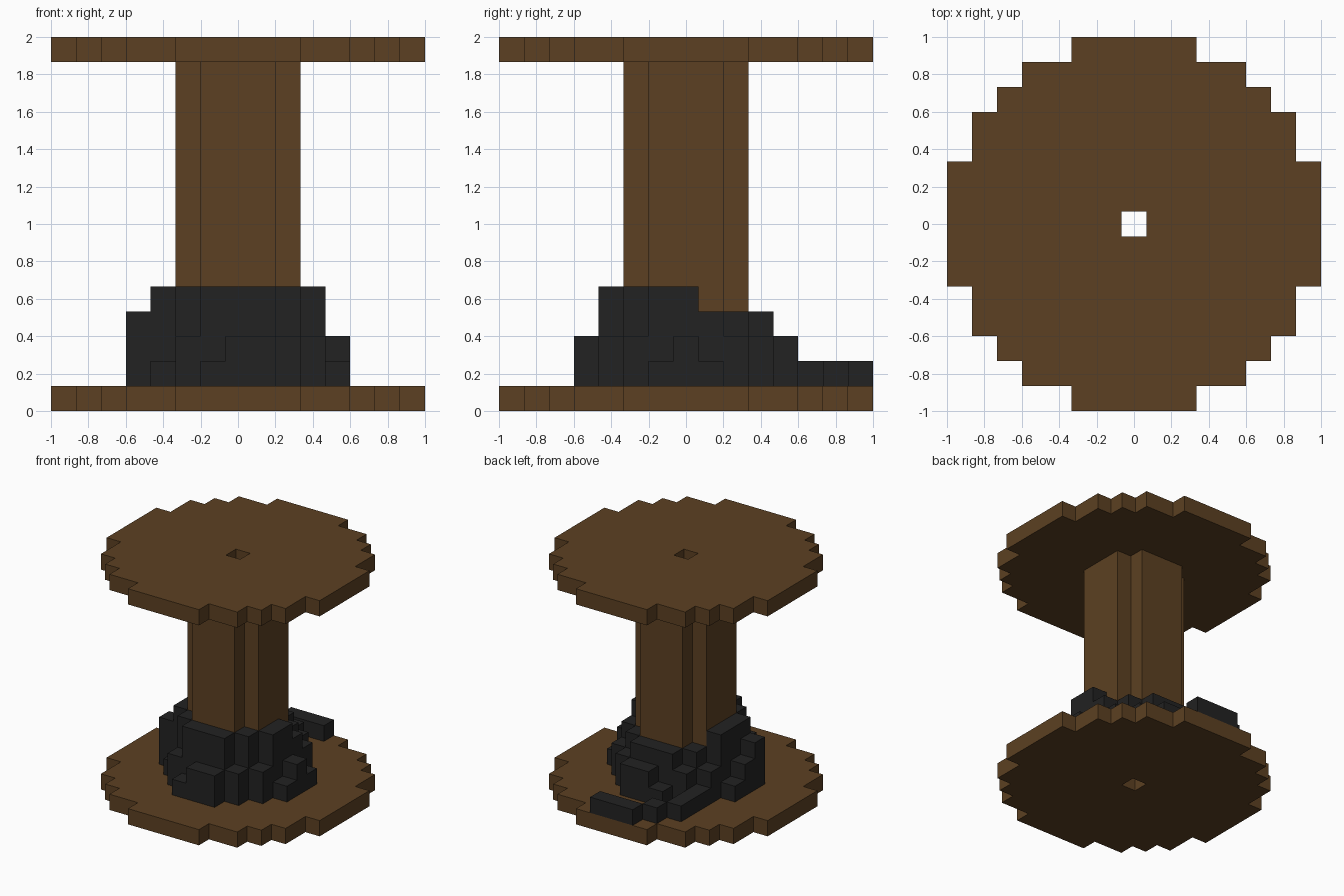
import bpy
import bmesh
from mathutils import Vector

cube = bpy.data.objects.get("Cube")
if cube:
    bpy.data.objects.remove(cube, do_unlink=True)

U = 2 / 15  # size of one block


def make_material(name, rgb):
    mat = bpy.data.materials.new(name)
    mat.use_nodes = True
    mat.diffuse_color = (*rgb, 1)
    bsdf = mat.node_tree.nodes["Principled BSDF"]
    bsdf.inputs["Base Color"].default_value = (*rgb, 1)
    bsdf.inputs["Roughness"].default_value = 0.9
    return mat


def build_blocks(name, cells, mat):
    """Make one shell around a set of (i, j, k) blocks and merge its flat faces."""
    bm = bmesh.new()
    for cell in cells:
        for axis in range(3):
            for sign in (-1, 1):
                n = Vector((0, 0, 0))
                n[axis] = sign
                if tuple(int(c + d) for c, d in zip(cell, n)) in cells:
                    continue
                a = Vector((0, 0, 0))
                a[(axis + 1) % 3] = 1
                b = n.cross(a)
                mid = Vector(cell) + Vector((0, 0, 0.5)) + n / 2
                corners = ((-1, -1), (1, -1), (1, 1), (-1, 1))
                bm.faces.new([bm.verts.new((mid + a * s / 2 + b * t / 2) * U)
                              for s, t in corners])
    bmesh.ops.remove_doubles(bm, verts=bm.verts, dist=0.001)
    bmesh.ops.dissolve_limit(bm, angle_limit=0.01, verts=bm.verts, edges=bm.edges)
    mesh = bpy.data.meshes.new(name)
    bm.to_mesh(mesh)
    bm.free()
    mesh.materials.append(mat)
    obj = bpy.data.objects.new(name, mesh)
    bpy.context.collection.objects.link(obj)
    return obj


wood = make_material("brown wood", (0.107, 0.0513, 0.016))
rubber = make_material("dark cable", (0.016, 0.016, 0.016))

# Round flanges: half width of each row, counted from the middle outwards
half_widths = (7, 7, 7, 6, 6, 5, 4, 2)
disc = [(i, j) for j in range(-7, 8)
        for i in range(-half_widths[abs(j)], half_widths[abs(j)] + 1)
        if (i, j) != (0, 0)]
build_blocks("bottom_flange", {(i, j, 0) for i, j in disc}, wood)
build_blocks("top_flange", {(i, j, 14) for i, j in disc}, wood)

# Core with notched corners and a square bore
core = [(i, j) for i in range(-2, 3) for j in range(-2, 3)
        if abs(i) + abs(j) < 4 and (i, j) != (0, 0)]
build_blocks("core", {(i, j, k) for i, j in core for k in range(1, 14)}, wood)

# Wound cable with a loose tail: stack height per block, back row first, i from -4 to 4
heights = (
    "000111000",
    "001000000",
    "010000000",
    "010122000",
    "012333200",
    "023000320",
    "140000031",
    "240000042",
    "340000041",
    "014000420",
    "002444200",
    "000122000",
)
cable = {(i - 4, 7 - row, k)
         for row, line in enumerate(heights)
         for i, h in enumerate(line)
         for k in range(1, int(h) + 1)}
build_blocks("wound_cable", cable, rubber)
